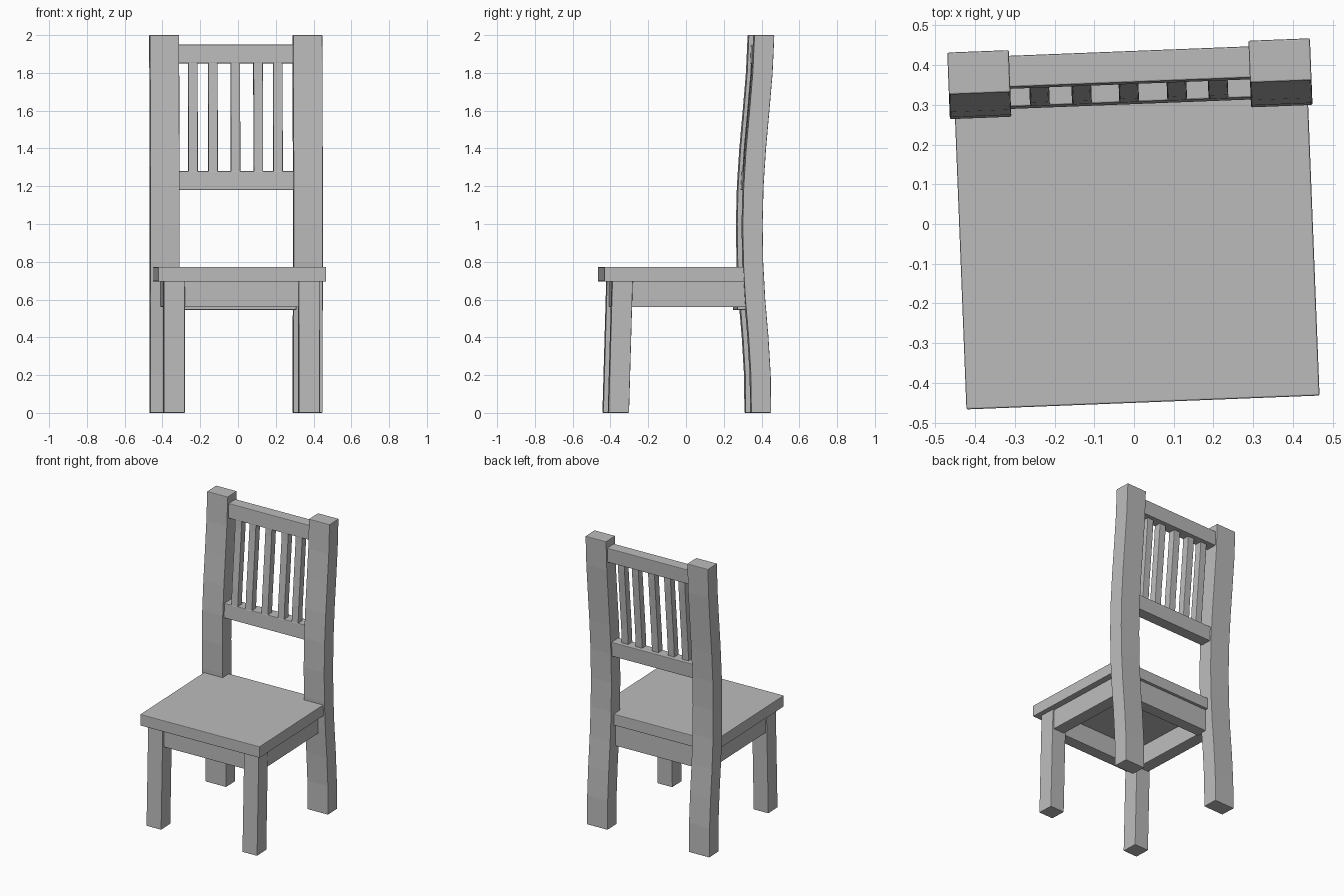
import bpy, bmesh, math
from mathutils import Matrix

if "Cube" in bpy.data.objects:
    bpy.data.objects.remove(bpy.data.objects["Cube"])

GREY = (0.5, 0.5, 0.5, 1)
mat = bpy.data.materials.new("plain grey")
mat.use_nodes = True
mat.diffuse_color = GREY
mat.node_tree.nodes["Principled BSDF"].inputs["Base Color"].default_value = GREY

MID = 0.004                                   # centre line of the frame
TURN = Matrix.Rotation(math.radians(2.25), 4, "Z")   # slight turn of the chair

# Height and back-face depth along the curved back posts
CURVE = [(0, .433), (.2, .431), (.4, .419), (.6, .402), (.8, .391), (1, .388),
         (1.2, .393), (1.4, .406), (1.6, .424), (1.8, .441), (2, .45)]


def back_y(z):
    for (z0, y0), (z1, y1) in zip(CURVE, CURVE[1:]):
        if z <= z1:
            return y0 + (y1 - y0) * (z - z0) / (z1 - z0)
    return CURVE[-1][1]


def loft(name, x0, x1, sections, bevel=0.004):
    """Stack rectangles (z, front y, back y) into a bar."""
    bm = bmesh.new()
    rings = [[bm.verts.new((x, y, z)) for x, y in
              ((x0, f), (x1, f), (x1, b), (x0, b))] for z, f, b in sections]
    bm.faces.new(rings[0][::-1])
    bm.faces.new(rings[-1])
    for low, high in zip(rings, rings[1:]):
        for i in range(4):
            j = (i + 1) % 4
            bm.faces.new((low[i], low[j], high[j], high[i]))
    bm.transform(TURN)
    mesh = bpy.data.meshes.new(name)
    bm.to_mesh(mesh)
    bm.free()
    mesh.materials.append(mat)
    obj = bpy.data.objects.new(name, mesh)
    bpy.context.collection.objects.link(obj)
    mod = obj.modifiers.new("soft edges", "BEVEL")
    mod.width = bevel
    mod.segments = 2
    mod.limit_method = "ANGLE"


def follow(name, x0, x1, heights, front, back):
    """Bar that follows the post curve, inset from the post's back face."""
    loft(name, x0, x1, [(z, back_y(z) - front, back_y(z) - back) for z in heights])


# Posts, front legs and side aprons on both sides
for side, s in (("left", 1), ("right", -1)):
    def span(a, b):
        return sorted((MID + s * a, MID + s * b))
    follow(side + "_back_post", *span(.302, .457), [z for z, y in CURVE], .106, 0)
    loft(side + "_front_leg", *span(.302, .413), [(0, -.427, -.318), (.7, -.407, -.298)])
    loft(side + "_apron", *span(.315, .402), [(.56, -.33, .33), (.7, -.33, .33)])

# Seat board with front and back aprons
loft("seat", -.44, .45, [(.695, -.45, .36), (.773, -.45, .36)])
loft("front_apron", -.31, .32, [(.56, -.395, -.315), (.7, -.395, -.315)])
loft("back_apron", -.31, .32, [(.545, .26, .34), (.7, .26, .34)])

# Back rest: two rails with slats between
follow("lower_rail", -.31, .32, (1.18, 1.28), .091, .012)
follow("top_rail", -.31, .32, (1.85, 1.95), .091, .012)
for i, x in enumerate((-.225, -.119, 0, .121, .225)):
    follow(f"slat_{i + 1}", x - .025, x + .025, (1.25, 1.4, 1.6, 1.8, 1.88), .09, .04)
